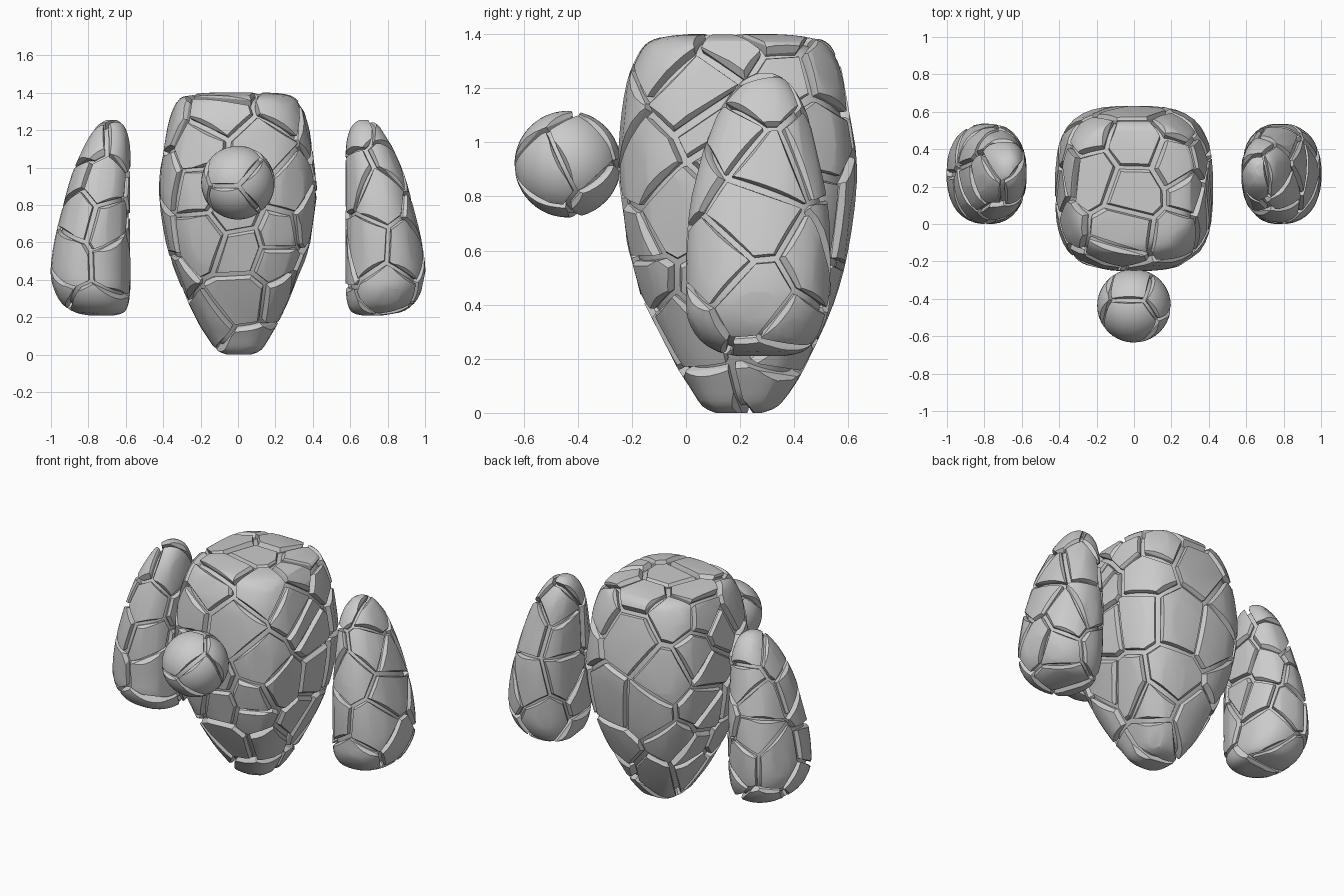
import bpy, bmesh, math, random
from mathutils import Vector
from mathutils.bvhtree import BVHTree

if "Cube" in bpy.data.objects:
    bpy.data.objects.remove(bpy.data.objects["Cube"])

random.seed(11)


def loft(sections, power, sides=40, steps=3, inset=0.0, flip=1):
    """Rounded-square loft. Each section is (z, x0, x1, y0, y1)."""
    rows = []
    for i in range(len(sections) - 1):
        a, b, c, d = [sections[min(max(i + k, 0), len(sections) - 1)] for k in (-1, 0, 1, 2)]
        for s in range(steps):
            t = s / steps
            rows.append([0.5 * (2 * q + (r - p) * t + (2 * p - 5 * q + 4 * r - w) * t * t
                                + (3 * q - p - 3 * r + w) * t ** 3)
                         for p, q, r, w in zip(a, b, c, d)])
    rows.append(list(sections[-1]))
    z0, z1 = rows[0][0], rows[-1][0]
    bm = bmesh.new()
    rings = []
    for z, xa, xb, ya, yb in rows:
        z = z0 + inset + (z - z0) * (z1 - z0 - 2 * inset) / (z1 - z0)
        rx = max((xb - xa) / 2 - inset, 0.01)
        ry = max((yb - ya) / 2 - inset, 0.01)
        ring = []
        for k in range(sides):
            ang = 2 * math.pi * (k + 0.5) / sides
            co, si = math.cos(ang), math.sin(ang)
            x = (xa + xb) / 2 + rx * math.copysign(abs(co) ** (2 / power), co)
            y = (ya + yb) / 2 + ry * math.copysign(abs(si) ** (2 / power), si)
            ring.append(bm.verts.new((x * flip, y, z)))
        rings.append(ring)
    for lo, hi in zip(rings, rings[1:]):
        for k in range(sides):
            n = (k + 1) % sides
            bm.faces.new((lo[k], lo[n], hi[n], hi[k]))
    bm.faces.new(rings[0][::-1])
    bm.faces.new(rings[-1])
    bmesh.ops.recalc_face_normals(bm, faces=bm.faces)
    return bm


def ball(center, radius):
    bm = bmesh.new()
    bmesh.ops.create_uvsphere(bm, u_segments=40, v_segments=24, radius=radius)
    bmesh.ops.translate(bm, verts=bm.verts, vec=center)
    return bm


def scatter(bm, count):
    """Evenly spread random points on the surface."""
    bm.faces.ensure_lookup_table()
    areas = [f.calc_area() for f in bm.faces]
    pts = []
    for _ in range(count):
        cands = []
        for f in random.choices(list(bm.faces), areas, k=7):
            w = [random.random() for _ in f.verts]
            cands.append(sum((v.co * q for v, q in zip(f.verts, w)), Vector()) / sum(w))
        pts.append(max(cands, key=lambda c: min([(c - p).length for p in pts] or [0])))
    return pts


def cut(bm, point, normal):
    """Trim away the side the normal points to and close the opening."""
    res = bmesh.ops.bisect_plane(bm, geom=bm.verts[:] + bm.edges[:] + bm.faces[:], dist=1e-5,
                                 plane_co=point, plane_no=normal, clear_outer=True)
    edges = [e for e in res['geom_cut'] if isinstance(e, bmesh.types.BMEdge) and e.is_boundary]
    if len(edges) > 2:
        bmesh.ops.edgeloop_fill(bm, edges=edges)


def finish(name, bm):
    bmesh.ops.recalc_face_normals(bm, faces=bm.faces)
    me = bpy.data.meshes.new(name)
    bm.to_mesh(me)
    bm.free()
    ob = bpy.data.objects.new(name, me)
    bpy.context.collection.objects.link(ob)
    bpy.ops.object.select_all(action='DESELECT')
    ob.select_set(True)
    bpy.context.view_layer.objects.active = ob
    bpy.ops.object.shade_smooth_by_angle(angle=math.radians(24))


def stones(name, base, seeds, gap, flat, chip):
    """Split a solid into stones with flattened faces and chipped, sloping rims."""
    out = bmesh.new()
    skin = BVHTree.FromBMesh(base)
    for s in seeds:
        nrm = skin.find_nearest(s)[1]
        cell = base.copy()
        walls = []
        for o in sorted(seeds, key=lambda p: (p - s).length)[1:]:
            d = (o - s).normalized()
            p = (s + o) / 2 - d * gap * random.uniform(0.35, 0.65)
            cut(cell, p, d)
            walls.append((p, d))
        if cell.verts and flat:
            top = max((v.co - s).dot(nrm) for v in cell.verts)
            cut(cell, s + nrm * (top - flat * random.uniform(0.4, 1)), nrm)
        # find the rim along every bordering crack, then slope it
        slopes = []
        for p, d in walls:
            rim = [v.co.copy() for v in cell.verts if abs((v.co - p).dot(d)) < 1e-4]
            rim = [c for c in rim if skin.find_nearest(c)[3] < 0.012]
            if len(rim) > 1 and max((c - rim[0]).length for c in rim) > 0.03:
                mid = sum(rim, Vector()) / len(rim)
                loc, ln, _, _ = skin.find_nearest(mid)
                loc = loc - d * (loc - p).dot(d)
                slope = random.choice((0.3, 0.5, 0.8))
                slopes.append((loc - ln * chip, (d + ln * slope).normalized()))
        for p, n in slopes:
            if (s - nrm * chip - p).dot(n) < 0:
                cut(cell, p, n)
        tmp = bpy.data.meshes.new("piece")
        cell.to_mesh(tmp)
        cell.free()
        out.from_mesh(tmp)
        bpy.data.meshes.remove(tmp)
    base.free()
    finish(name, out)


# Body: barrel of stones narrowing to the bottom
body = [(0.0, -.06, .07, .11, .28), (.025, -.115, .125, .06, .34), (.10, -.17, .175, .01, .40),
        (.2, -.23, .23, -.055, .455), (.4, -.32, .32, -.155, .545), (.6, -.387, .387, -.215, .60),
        (.85, -.422, .422, -.25, .632), (1.05, -.41, .41, -.245, .62), (1.22, -.378, .378, -.22, .59),
        (1.32, -.345, .345, -.18, .555), (1.37, -.31, .31, -.14, .52), (1.393, -.25, .25, -.07, .45),
        (1.4, -.17, .17, .02, .36)]
base = loft(body, 3.1)
stones("body_stones", base, scatter(base, 54), 0.026, 0.009, 0.024)
finish("body_core", loft(body, 3.1, inset=0.03))

# Arms: flat on the inside, sloping outwards to a heavy fist
arm = [(.21, .66, .80, .19, .36), (.225, .61, .87, .12, .43), (.27, .585, .94, .05, .48),
       (.35, .575, .985, .005, .52), (.45, .573, 1.003, 0, .535), (.62, .573, .98, 0, .537),
       (.8, .573, .935, .02, .52), (.96, .574, .89, .06, .485), (1.1, .576, .83, .115, .45),
       (1.18, .59, .785, .165, .41), (1.23, .615, .745, .21, .37), (1.255, .65, .70, .26, .32)]
for side, flip in (("right", 1), ("left", -1)):
    base = loft(arm, 2.3, sides=36, flip=flip)
    stones(side + "_arm_stones", base, scatter(base, 22), 0.022, 0.006, 0.02)
    finish(side + "_arm_core", loft(arm, 2.3, sides=36, inset=0.028, flip=flip))

# Head: cracked ball floating in front of the chest
centre = Vector((0, -.437, .919))
dirs = [(-.15, -.65, .75), (-.1, -.5, -.85), (.85, .3, .25), (-.9, .35, -.1),
        (-.1, .85, .5), (.8, -.55, -.15), (.2, .75, -.65)]
stones("head_stones", ball(centre, .197), [centre + Vector(d).normalized() * .197 for d in dirs], 0.02, 0, 0.02)
finish("head_core", ball(centre, .17))
